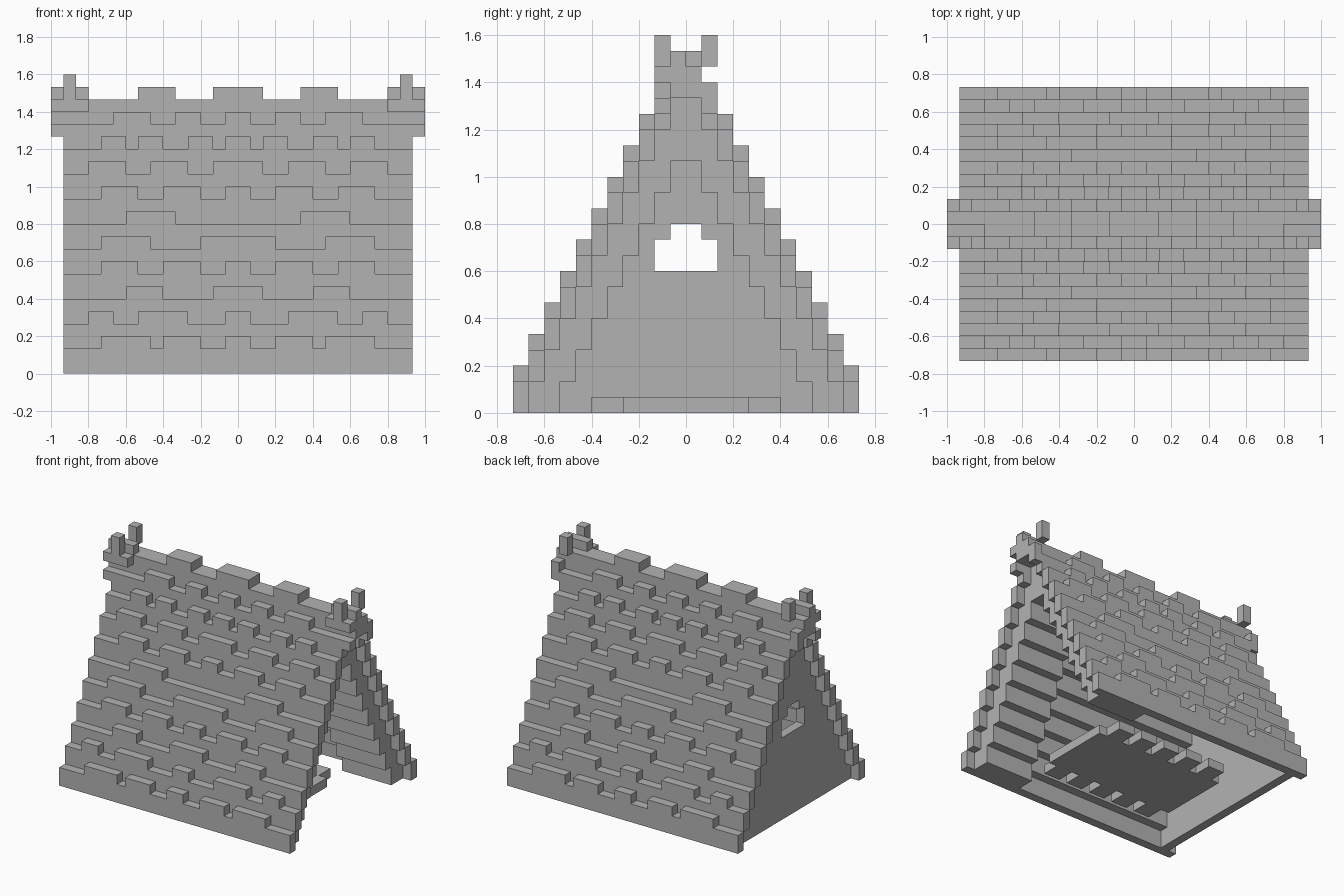
import bpy
import bmesh
from mathutils import Matrix, Vector

U = 2 / 30  # size of one block

cube = bpy.data.objects.get("Cube")
if cube:
    bpy.data.objects.remove(cube, do_unlink=True)

grey = bpy.data.materials.new("plain grey")
grey.use_nodes = True
colour = (0.45, 0.45, 0.45, 1)
grey.diffuse_color = colour
grey.node_tree.nodes["Principled BSDF"].inputs["Base Color"].default_value = colour


def box(bm, x, y, z):
    """Add a box spanning the given (low, high) block ranges."""
    lo, hi = Vector((x[0], y[0], z[0])), Vector((x[1], y[1], z[1]))
    size = hi - lo
    m = Matrix.Translation((lo + hi) / 2 * U) @ Matrix.Diagonal((*(size * U), 1))
    bmesh.ops.create_cube(bm, size=1, matrix=m)


def finish(bm, name):
    mesh = bpy.data.meshes.new(name)
    bm.to_mesh(mesh)
    bm.free()
    mesh.materials.append(grey)
    obj = bpy.data.objects.new(name, mesh)
    bpy.context.collection.objects.link(obj)


def side(s, a, b):
    """Order a span after flipping it to side s."""
    return tuple(sorted((s * a, s * b)))


def mirrored(spans):
    """Repeat the left-hand spans on the other side of the middle."""
    return spans + [(-b, -a) for a, b in spans if a + b != 0]


# Raised shingles on each course, bottom to top
MID = (-1, 1)
shingles = [
    [(-11, -7), (-6, -3), MID],
    [(-12, -10), (-8, -4), MID],
    [(-9, -6), (-2, 2)],
    [(-11, -8), (-6, -3), MID],
    [(-11, -7), (-3, 3)],
    [(-9, -5)],
    [(-11, -8), (-6, -3), MID],
    [(-12, -9), (-7, -4), (-2, 2)],
    [(-11, -9), (-8, -6), (-4, -2), MID],
    [(-10, -7), (-5, -3), MID],
    [(-8, -5), (-2, 2)],
]

# Thin stepped roof slopes
for name, s in (("front_roof", -1), ("back_roof", 1)):
    bm = bmesh.new()
    for k in range(10):
        y, z = side(s, 10 - k, 11 - k), 2 * k
        box(bm, (-14, 14), y, (z, z + 2))
        for span in mirrored(shingles[k]):
            box(bm, span, y, (z + 2, z + 3))
    finish(bm, name)

# Ridge cap
bm = bmesh.new()
box(bm, (-14, 14), MID, (20, 22))
for span in mirrored(shingles[10]):
    box(bm, span, MID, (22, 23))
finish(bm, "ridge_cap")

# Thick stepped arch inside the open end
bm = bmesh.new()
for k in range(10):
    z = (2 * k, 2 * k + 2)
    if k < 8:
        for s in (-1, 1):
            box(bm, (7, 13), side(s, 8 - k, 10 - k), z)
    else:
        box(bm, (7, 13), (k - 10, 10 - k), z)
finish(bm, "entrance_arch")

# End wall with a small arched window
bm = bmesh.new()
for z in range(20):
    w = 10 - z // 2
    hole = {9: 2, 10: 2, 11: 1}.get(z, 0)
    if hole:
        for s in (-1, 1):
            box(bm, (-13, -12), side(s, hole, w), (z, z + 1))
    else:
        box(bm, (-13, -12), (-w, w), (z, z + 1))
finish(bm, "end_wall")

# Crossed finials at both ends of the ridge
for name, s in (("right_finial", -1), ("left_finial", 1)):
    bm = bmesh.new()
    wide, outer, post = side(s, 12, 15), side(s, 14, 15), side(s, 13, 14)
    box(bm, wide, (-1, 0), (21, 23))
    box(bm, outer, (-1, 0), (20, 21))
    box(bm, outer, (0, 1), (20, 22))
    box(bm, outer, (-2, -1), (19, 20))
    box(bm, outer, (1, 2), (19, 21))
    box(bm, wide, (-2, -1), (21, 22))
    box(bm, post, (-2, -1), (22, 24))
    box(bm, post, (1, 2), (22, 24))
    finish(bm, name)

# Fringed floor mat
bm = bmesh.new()
box(bm, (-8, 8), (-4, 4), (0, 1))
for x in range(-7, 8, 3):
    for s in (-1, 1):
        box(bm, (x, x + 2), side(s, 4, 6), (0, 1))
finish(bm, "floor_mat")
